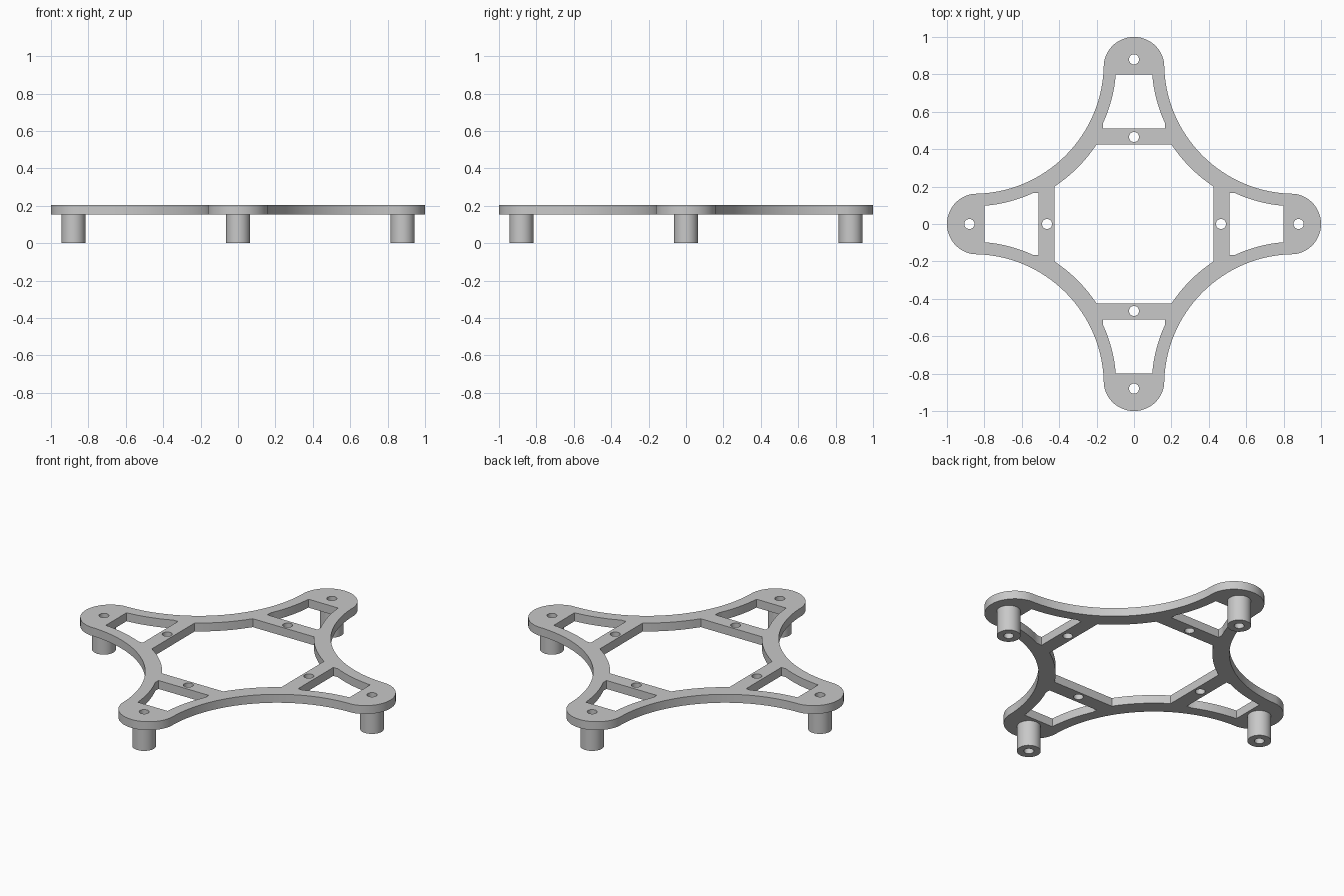
import bpy, bmesh
from math import cos, sin, asin, pi, radians
from mathutils import Matrix, Vector

cube = bpy.data.objects.get("Cube")
if cube:
    bpy.data.objects.remove(cube, do_unlink=True)

grey = bpy.data.materials.new("plain_grey")
grey.use_nodes = True
colour = (0.58, 0.58, 0.58, 1)
grey.diffuse_color = colour
grey.node_tree.nodes["Principled BSDF"].inputs["Base Color"].default_value = colour

PLATE_BOTTOM, PLATE_TOP = 0.153, 0.203
SCOOP = 0.86       # centre of the scooped sides, in x and y
END_R = 0.163      # rounded arm ends
END_AT = 1 - END_R
FOOT_AT, BAR_HOLE_AT = 0.88, 0.465
HOLE_R, FOOT_R = 0.027, 0.064


def arc(cx, cy, r, start, end, steps):
    """Points along an arc, angles in radians."""
    return [Vector((cx + r * cos(start + (end - start) * i / steps),
                    cy + r * sin(start + (end - start) * i / steps)))
            for i in range(steps + 1)]


def circle(cx, cy, r, steps=32):
    return arc(cx, cy, r, 0, 2 * pi, steps)[:-1]


def turn(points, quarter):
    rot = Matrix.Rotation(quarter * pi / 2, 2)
    return [rot @ p for p in points]


def around(points):
    """One closed loop from a quarter repeated four times."""
    return [p for q in range(4) for p in turn(points, q)]


def solid(name, loops, bottom, top):
    """Extrude nested flat loops, with the inner ones as holes."""
    curve = bpy.data.curves.new(name + "_profile", 'CURVE')
    curve.dimensions = '2D'
    curve.fill_mode = 'BOTH'
    curve.extrude = (top - bottom) / 2
    for loop in loops:
        spline = curve.splines.new('POLY')
        spline.points.add(len(loop) - 1)
        for point, p in zip(spline.points, loop):
            point.co = (p.x, p.y, 0, 1)
        spline.use_cyclic_u = True
    helper = bpy.data.objects.new(name + "_profile", curve)
    bpy.context.collection.objects.link(helper)
    bpy.context.view_layer.update()
    graph = bpy.context.evaluated_depsgraph_get()
    mesh = bpy.data.meshes.new_from_object(helper.evaluated_get(graph))
    bpy.data.objects.remove(helper, do_unlink=True)

    bm = bmesh.new()
    bm.from_mesh(mesh)
    bmesh.ops.remove_doubles(bm, verts=bm.verts, dist=1e-5)
    bmesh.ops.translate(bm, verts=bm.verts, vec=(0, 0, (top + bottom) / 2))
    bmesh.ops.recalc_face_normals(bm, faces=bm.faces)
    bm.to_mesh(mesh)
    bm.free()
    mesh.materials.clear()
    mesh.materials.append(grey)
    obj = bpy.data.objects.new(name, mesh)
    bpy.context.collection.objects.link(obj)
    bpy.ops.object.select_all(action='DESELECT')
    obj.select_set(True)
    bpy.context.view_layer.objects.active = obj
    bpy.ops.object.shade_smooth_by_angle(angle=radians(30))


# Outer edge: rounded arm end, then the scoop to the next arm
tilt = pi / 2 - asin((SCOOP - END_AT) / END_R)
scoop_r = SCOOP - END_R * sin(tilt)
outer = around(arc(END_AT, 0, END_R, -tilt, tilt, 24)[:-1]
               + arc(SCOOP, SCOOP, scoop_r, 1.5 * pi, pi, 32)[:-1])

# Central opening: straight cross bars joined by shallow curves
bar_in, rim_r = 0.425, 0.79
lean = asin((SCOOP - bar_in) / rim_r)
centre_opening = around(arc(SCOOP, SCOOP, rim_r, 1.5 * pi - lean, pi + lean, 12))

# Tapered window in each arm, its sides parallel to the scoop
bar_out, window_end, window_r = 0.51, 0.80, 0.765
start = 1.5 * pi - asin((SCOOP - window_end) / window_r)
stop = 1.5 * pi - asin((SCOOP - 0.54) / window_r)
window_side = arc(SCOOP, SCOOP, window_r, start, stop, 8)
window_side.append(Vector((bar_out, window_side[-1].y)))
window = window_side + [Vector((p.x, -p.y)) for p in reversed(window_side)]

loops = [outer, centre_opening]
for q in range(4):
    loops.append(turn(window, q))
    loops += [turn(circle(d, 0, HOLE_R), q) for d in (FOOT_AT, BAR_HOLE_AT)]
solid("frame_plate", loops, PLATE_BOTTOM, PLATE_TOP)

# Hollow standoff feet under the arm ends
for q, side in enumerate(("left", "back", "right", "front")):
    tube = [turn(circle(FOOT_AT, 0, r), q) for r in (FOOT_R, HOLE_R)]
    solid(side + "_foot", tube, 0, PLATE_BOTTOM)
